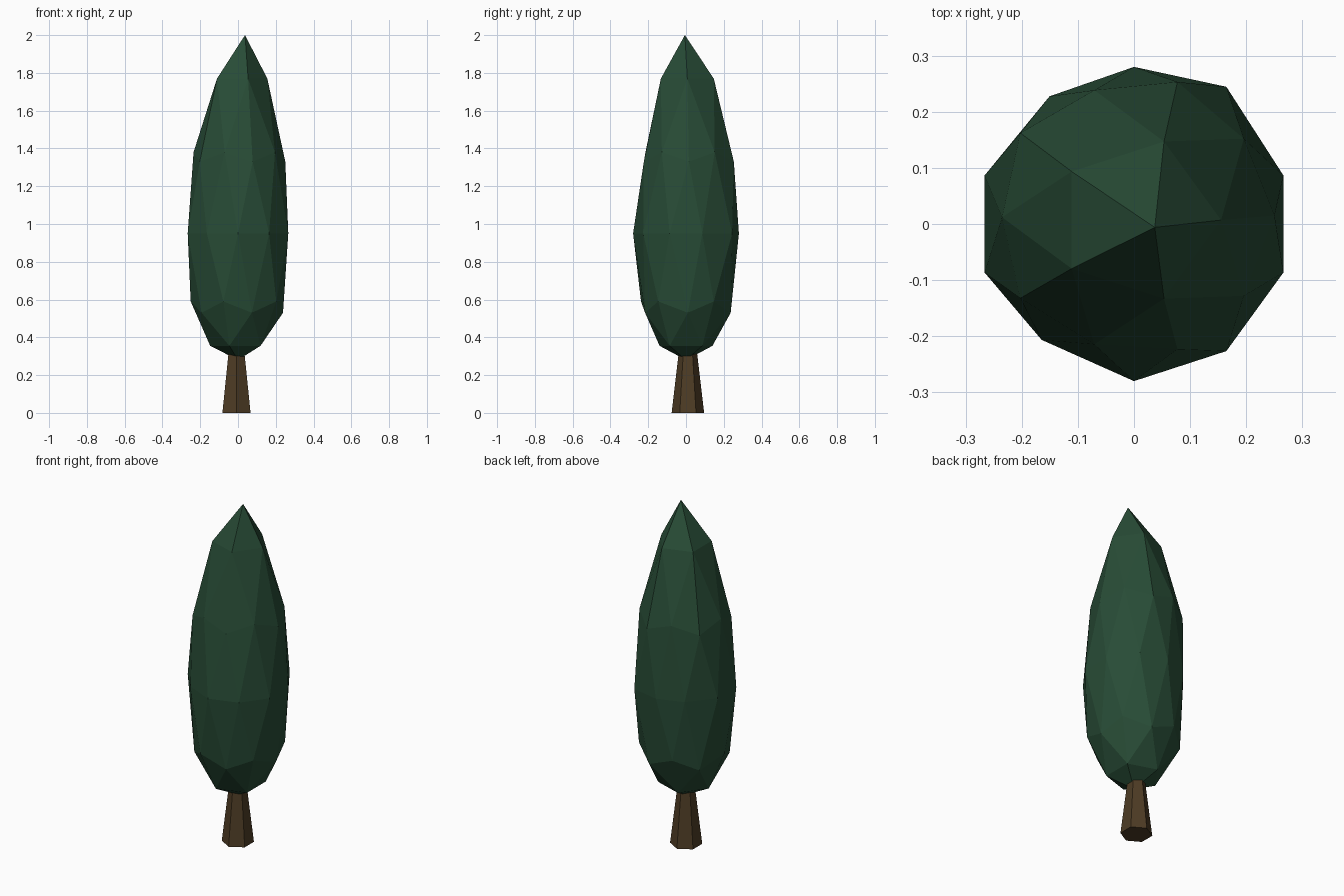
import bpy
import bmesh
from mathutils import Matrix, Vector

cube = bpy.data.objects.get("Cube")
if cube:
    bpy.data.objects.remove(cube)


def make_material(name, rgb):
    mat = bpy.data.materials.new(name)
    mat.use_nodes = True
    mat.diffuse_color = (*rgb, 1)
    mat.node_tree.nodes["Principled BSDF"].inputs["Base Color"].default_value = (*rgb, 1)
    return mat


def make_object(name, bm, mat):
    mesh = bpy.data.meshes.new(name)
    bm.to_mesh(mesh)
    bm.free()
    mesh.materials.append(mat)
    obj = bpy.data.objects.new(name, mesh)
    bpy.context.collection.objects.link(obj)
    return obj


dark_green = make_material("dark green", (0.021, 0.072, 0.037))
bark_brown = make_material("bark brown", (0.076, 0.045, 0.018))

# Foliage: a faceted icosphere whose rings are moved to a tall pointed profile.
# Each ring: height on the unit sphere, new height, sideways lean
RADIUS = 0.28
RINGS = [
    (-1.0, 0.28, (0, 0)),
    (-0.851, 0.355, (0, 0)),
    (-0.526, 0.53, (0, 0.01)),
    (-0.447, 0.59, (0, 0)),
    (0.0, 0.95, (0, 0)),
    (0.447, 1.33, (0, 0.015)),
    (0.526, 1.38, (0.003, 0.012)),
    (0.851, 1.77, (0.008, 0.007)),
    (1.0, 2.0, (0.037, -0.006)),
]
# Uneven spots on the widest ring: position and nudge
NUDGES = [
    (Vector((0.164, 0.227)), Vector((0, 0.018))),
    (Vector((-0.164, 0.227)), Vector((0.014, 0.001))),
    (Vector((-0.164, -0.227)), Vector((0, 0.02))),
]
bm = bmesh.new()
bmesh.ops.create_icosphere(bm, subdivisions=2, radius=1)
for v in bm.verts:
    level, height, lean = min(RINGS, key=lambda ring: abs(ring[0] - v.co.z))
    flat = v.co.xy * RADIUS
    shift = Vector(lean)
    if level == 0:
        for spot, nudge in NUDGES:
            if (flat - spot).length < 0.02:
                shift = nudge
    v.co = (*(flat + shift), height)
make_object("foliage", bm, dark_green)

# Trunk: tapered six-sided post reaching a little way into the foliage
bm = bmesh.new()
place = Matrix.Translation((-0.008, 0.01, 0.17)) @ Matrix.Rotation(0.5236, 4, "Z")
bmesh.ops.create_cone(bm, cap_ends=True, segments=6, radius1=0.086,
                      radius2=0.046, depth=0.34, matrix=place)
# Keep one corner of the post facing the front
front = min(bm.verts, key=lambda v: v.co.y).co
if abs(front.x + 0.008) > 0.01:
    bmesh.ops.rotate(bm, verts=bm.verts, cent=(-0.008, 0.01, 0),
                     matrix=Matrix.Rotation(0.5236, 3, "Z"))
make_object("trunk", bm, bark_brown)
